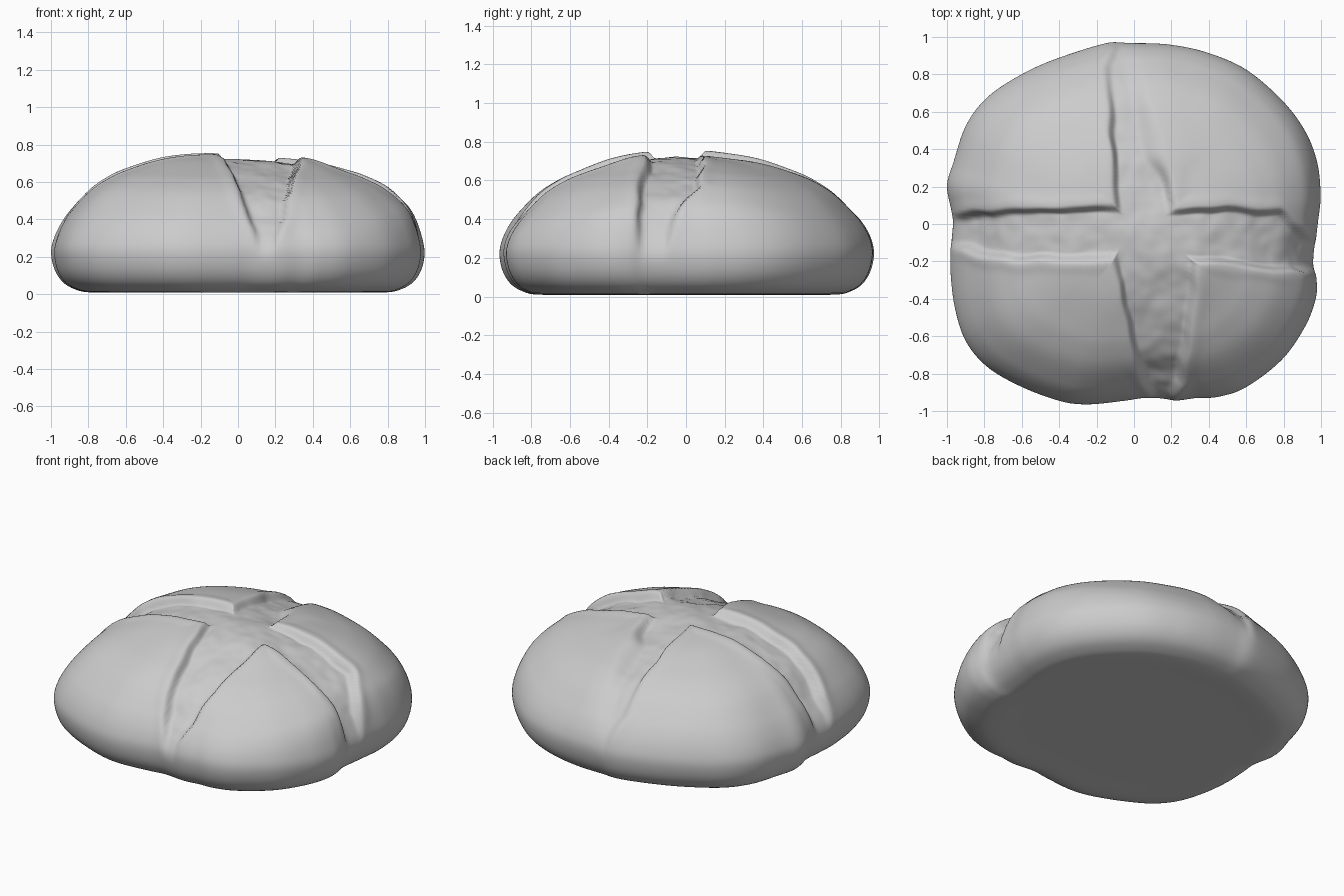
import bpy, bmesh, math
from mathutils import Vector, noise

if "Cube" in bpy.data.objects:
    bpy.data.objects.remove(bpy.data.objects["Cube"])

SEGS, RINGS = 360, 120


def lerp(table, t):
    """Piecewise lookup in a short (t, value) table."""
    if t <= table[0][0]:
        return table[0][1]
    for (a, va), (b, vb) in zip(table, table[1:]):
        if t <= b:
            return va + (vb - va) * (t - a) / (b - a)
    return table[-1][1]


def catmull(p0, p1, p2, p3, t):
    return 0.5 * (2 * p1 + (p2 - p0) * t + (2 * p0 - 5 * p1 + 4 * p2 - p3) * t * t
                  + (3 * p1 - p0 - 3 * p2 + p3) * t ** 3)


def spline(points, count, closed):
    """Evenly spaced points on a smooth curve through the given points."""
    pts = [Vector(p) for p in points]
    n = len(pts)
    spans = n if closed else n - 1
    at = (lambda i: pts[i % n]) if closed else (lambda i: pts[max(0, min(n - 1, i))])
    fine = [catmull(at(i - 1), at(i), at(i + 1), at(i + 2), k / 24)
            for i in range(spans) for k in range(24)]
    fine.append(pts[0] if closed else pts[-1])
    dist = [0.0]
    for a, b in zip(fine, fine[1:]):
        dist.append(dist[-1] + (b - a).length)
    steps = count if closed else count - 1
    out, j = [], 0
    for i in range(count):
        d = dist[-1] * i / steps
        while j < len(fine) - 2 and dist[j + 1] < d:
            j += 1
        f = (d - dist[j]) / max(dist[j + 1] - dist[j], 1e-9)
        out.append(fine[j].lerp(fine[j + 1], min(f, 1)))
    return out


def smooth(a, b, x):
    t = max(0.0, min(1.0, (x - a) / (b - a)))
    return t * t * (3 - 2 * t)


# Plan outline, counter-clockwise from the right
outline = spline([
    (.997, .15), (.978, .33), (.91, .5), (.785, .665), (.6, .825), (.4, .915), (.2, .957),
    (0, .965), (-.15, .965), (-.4, .89), (-.6, .8), (-.785, .68), (-.9, .53), (-.965, .33),
    (-.997, .2), (-.97, .04), (-.98, -.1), (-.985, -.25), (-.96, -.45), (-.9, -.63),
    (-.785, -.765), (-.6, -.87), (-.4, -.945), (-.25, -.963), (-.05, -.945), (.07, -.93),
    (.22, -.943), (.33, -.93), (.45, -.922), (.6, -.87), (.795, -.725), (.915, -.55),
    (.97, -.4), (.975, -.3), (.96, -.2), (.982, 0)], SEGS, True)

# Side profile: fraction of outline, height
profile = spline([
    (.01, .75), (.2, .745), (.4, .722), (.6, .664), (.7, .624), (.8, .565), (.9, .47),
    (.95, .395), (.985, .305), (1, .22), (.982, .13), (.94, .065), (.88, .028),
    (.8, .01), (.6, .012), (.3, .012), (.01, .012)], RINGS, False)

# Edges of the crossing score marks
LEFT = [(-.95, .1), (-.7, 0), (-.15, -.12), (.1, -.1), (.85, -.155), (.97, -.1)]
RIGHT = [(-.95, .2), (-.85, .26), (-.6, .3), (-.2, .34), (.07, .22), (.2, .2), (.6, .11), (.9, .03)]
BACK = [(-1, .04), (-.85, .07), (-.1, .1), (.22, .08), (.5, .1), (.78, .07), (.9, -.02), (1, -.12)]
FRONT = [(-1, -.12), (-.65, -.2), (-.1, -.19), (.34, -.2), (.6, -.23), (.9, -.26), (1, -.25)]


def score_depth(p):
    wob = 0.012 * noise.noise(p * 7)
    x, y = p.x + wob, p.y + wob
    # the right edge of the rear arm is soft, the others are steep
    soft = 1 - .7 * smooth(.12, .4, y)
    d = max(min(x - lerp(LEFT, y), (lerp(RIGHT, y) - x) * soft),
            min(y - lerp(FRONT, x), lerp(BACK, x) - y))
    reach = smooth(.1, .4, math.hypot(x - .1, y + .06))
    floor = .03 + .02 * reach + .012 * noise.noise(p * 5) + .005 * noise.noise(p * 14)
    floor *= 1 - .6 * smooth(.45, .85, y)
    lip = .006 * math.exp(-((d + .025) / .035) ** 2)
    return (smooth(-.005, .035, d) * floor - lip) * smooth(.17, .46, p.z)


# Bread loaf body
bm = bmesh.new()
rings = []
for s, z in profile:
    upper = smooth(.22, .5, z)
    ring = []
    for o in outline:
        x, y = o.x * s, o.y * s
        dz = -.04 * x * (1 - 2 * x * x) - .06 * (math.sqrt(y * y + .01) - .1)
        # raised front-right corner beside the scores, lower back-right one
        dz += .022 * math.exp(-((x - .36) ** 2 + (y + .24) ** 2) / .025)
        dz -= .012 * math.exp(-((x - .25) ** 2 + (y - .2) ** 2) / .05)
        ring.append(bm.verts.new((x, y, z + upper * dz)))
    rings.append(ring)
for a, b in zip(rings, rings[1:]):
    for i in range(SEGS):
        k = (i + 1) % SEGS
        bm.faces.new((a[i], b[i], b[k], a[k]))
bm.faces.new(rings[0])
bm.faces.new(rings[-1][::-1])
bmesh.ops.recalc_face_normals(bm, faces=bm.faces)
bm.normal_update()

# Press the scores in and add gentle crust unevenness
moves = []
for v in bm.verts:
    bump = .006 * noise.noise(v.co * 2.5) * smooth(.02, .2, v.co.z)
    moves.append(v.normal * (bump - score_depth(v.co)))
for v, m in zip(bm.verts, moves):
    v.co += m

mesh = bpy.data.meshes.new("bread_loaf")
bm.to_mesh(mesh)
bm.free()
loaf = bpy.data.objects.new("bread_loaf", mesh)
bpy.context.collection.objects.link(loaf)
for poly in mesh.polygons:
    poly.use_smooth = True
